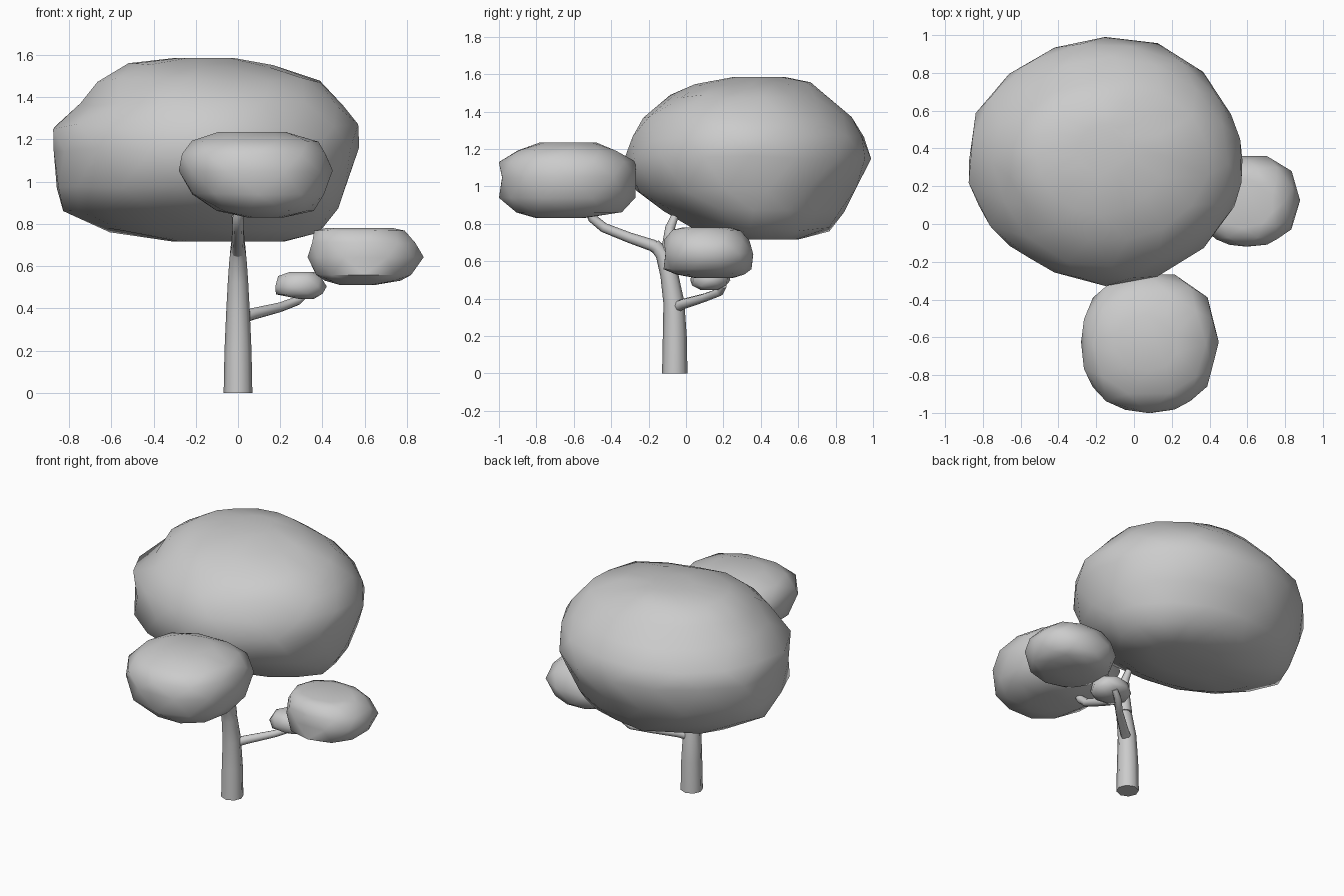
import bpy, bmesh, math, random

if "Cube" in bpy.data.objects:
    bpy.data.objects.remove(bpy.data.objects["Cube"])

random.seed(4)


def superpow(v, e):
    return math.copysign(abs(v) ** e, v)


def finish(obj, angle):
    bpy.ops.object.select_all(action='DESELECT')
    obj.select_set(True)
    bpy.context.view_layer.objects.active = obj
    bpy.ops.object.shade_smooth_by_angle(angle=math.radians(angle))


def foliage(name, rings, sides, jitter, square=0.9, stagger=0):
    """Lumpy closed clump lofted through rings of (z, x min, x max, y min, y max)."""
    bm = bmesh.new()
    loops = []
    for i, (z, x0, x1, y0, y1) in enumerate(rings):
        loop = []
        inner = 0 < i < len(rings) - 1
        for k in range(sides):
            # alternate rings are turned half a step, stagger picks which
            a = 2 * math.pi * (k + 0.5 * (i % 2) - 0.5 * stagger) / sides
            s = 1 + random.uniform(-jitter, jitter * 0.6)
            dz = random.uniform(-jitter, jitter) * 0.5 if inner else 0
            loop.append(bm.verts.new((
                (x0 + x1) / 2 + superpow(math.cos(a), square) * (x1 - x0) / 2 * s,
                (y0 + y1) / 2 + superpow(math.sin(a), square) * (y1 - y0) / 2 * s,
                z + dz)))
        loops.append(loop)
    # staggered rings joined by triangles
    for i, (lo, hi) in enumerate(zip(loops, loops[1:])):
        for k in range(sides):
            n = (k + 1) % sides
            if i % 2 == 0:
                bm.faces.new((lo[k], lo[n], hi[k]))
                bm.faces.new((lo[n], hi[n], hi[k]))
            else:
                bm.faces.new((lo[k], lo[n], hi[n]))
                bm.faces.new((lo[k], hi[n], hi[k]))
    bm.faces.new(loops[0][::-1])
    bm.faces.new(loops[-1])
    mesh = bpy.data.meshes.new(name)
    bm.to_mesh(mesh)
    bm.free()
    obj = bpy.data.objects.new(name, mesh)
    bpy.context.collection.objects.link(obj)
    finish(obj, 50)


def limb(name, points):
    """Tapered round limb through (x, y, z, radius) points."""
    curve = bpy.data.curves.new(name, 'CURVE')
    curve.dimensions = '3D'
    curve.bevel_depth = 1
    curve.bevel_resolution = 2
    curve.use_fill_caps = True
    spline = curve.splines.new('POLY')
    spline.points.add(len(points) - 1)
    for p, (x, y, z, r) in zip(spline.points, points):
        p.co = (x, y, z, 1)
        p.radius = r
    obj = bpy.data.objects.new(name, curve)
    bpy.context.collection.objects.link(obj)
    bpy.ops.object.select_all(action='DESELECT')
    obj.select_set(True)
    bpy.context.view_layer.objects.active = obj
    bpy.ops.object.convert(target='MESH')
    finish(bpy.context.object, 50)


# Trunk and branches
limb("trunk", [(0, -.06, 0, .068), (0, -.06, .2, .064), (0, -.065, .38, .056),
               (0, -.09, .53, .048), (0, -.125, .64, .04), (0, -.17, .69, .032)])
limb("front_branch", [(0, -.11, .64, .036), (0, -.18, .685, .032), (0, -.3, .725, .028),
                      (0, -.44, .78, .026), (0, -.5, .83, .025), (.01, -.52, .87, .02)])
limb("rear_branch", [(0, -.085, .55, .044), (0, -.095, .66, .038), (0, -.085, .78, .026),
                     (-.01, -.06, .84, .02)])
limb("side_branch", [(.03, -.04, .36, .03), (.07, -.01, .373, .028), (.2, .1, .405, .023),
                     (.28, .18, .435, .022), (.32, .2, .47, .018)])

# Main canopy
foliage("main_canopy", [
    (.715, -.3, .22, .25, .6), (.77, -.62, .39, .04, .77), (.87, -.82, .49, -.13, .85),
    (.98, -.88, .54, -.27, .92), (1.15, -.89, .585, -.32, 1.0), (1.26, -.88, .58, -.29, .96),
    (1.37, -.75, .51, -.24, .88), (1.48, -.67, .4, -.1, .77), (1.55, -.52, .17, .05, .67),
    (1.585, -.3, -.02, .25, .53)], 16, .025, 1.03)

# Front clump
foliage("front_clump", [
    (.83, .04, .22, -.8, -.55), (.86, -.1, .36, -.92, -.33), (.94, -.23, .42, -1, -.27),
    (1.05, -.28, .45, -1, -.25), (1.13, -.28, .43, -1, -.27), (1.19, -.22, .38, -.91, -.36),
    (1.235, -.1, .23, -.78, -.48)], 10, .006, .87, 1)

# Right clump
foliage("right_clump", [
    (.51, .48, .65, .05, .25), (.53, .41, .77, -.06, .32), (.56, .36, .83, -.12, .35),
    (.64, .33, .88, -.12, .37), (.71, .34, .85, -.12, .34), (.765, .36, .79, -.08, .3),
    (.78, .41, .74, -.02, .24)], 10, .006, .86, 1)

# Small clump beside the side branch
foliage("small_clump", [
    (.445, .28, .36, .08, .17), (.47, .18, .41, .03, .22), (.5, .165, .42, .02, .24),
    (.55, .19, .4, .03, .23), (.572, .24, .36, .07, .18)], 7, .01, .85)
